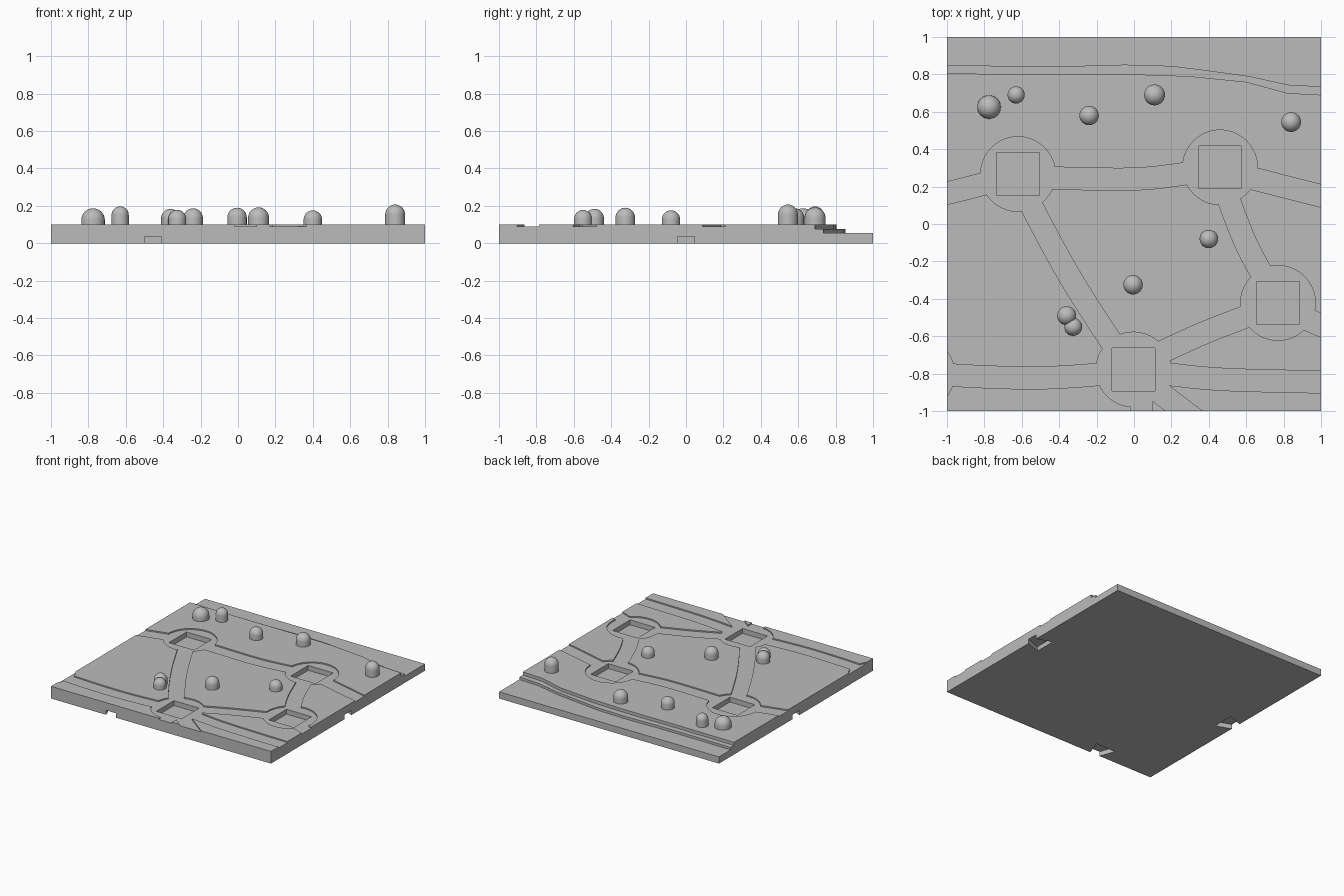
import bpy, bmesh, math
from mathutils import Vector

cube = bpy.data.objects.get("Cube")
if cube:
    bpy.data.objects.remove(cube, do_unlink=True)

stone = bpy.data.materials.new("grey_stone")
stone.use_nodes = True
GREY = (0.5, 0.5, 0.5, 1)
stone.diffuse_color = GREY
stone.node_tree.nodes["Principled BSDF"].inputs["Base Color"].default_value = GREY

TOP, PATH_Z, POCKET_Z = 0.1, 0.09, 0.05


def prism(name, outline, z0, z1):
    """Upright prism over a flat outline."""
    bm = bmesh.new()
    face = bm.faces.new([bm.verts.new((x, y, z0)) for x, y in outline])
    ext = bmesh.ops.extrude_face_region(bm, geom=[face])
    for v in ext["geom"]:
        if isinstance(v, bmesh.types.BMVert):
            v.co.z = z1
    bmesh.ops.recalc_face_normals(bm, faces=bm.faces)
    mesh = bpy.data.meshes.new(name)
    bm.to_mesh(mesh)
    bm.free()
    mesh.materials.append(stone)
    ob = bpy.data.objects.new(name, mesh)
    bpy.context.collection.objects.link(ob)
    return ob


def rect(x, y, hx, hy):
    return [(x - hx, y - hy), (x + hx, y - hy), (x + hx, y + hy), (x - hx, y + hy)]


def disc(x, y, r, n=40):
    return [(x + r * math.cos(math.tau * i / n), y + r * math.sin(math.tau * i / n)) for i in range(n)]


def smooth_path(points, steps=5):
    """Catmull-Rom curve through the points."""
    p = [Vector(q) for q in points]
    p = [2 * p[0] - p[1]] + p + [2 * p[-1] - p[-2]]
    out = []
    for a, b, c, d in zip(p, p[1:], p[2:], p[3:]):
        for i in range(steps):
            t = i / steps
            out.append(0.5 * (2 * b + (c - a) * t + (2 * a - 5 * b + 4 * c - d) * t * t
                              + (3 * b - a - 3 * c + d) * t ** 3))
    return out + [p[-2]]


def strip(points, width):
    """Ribbon outline of constant width along a smoothed path."""
    path = smooth_path(points)
    left, right = [], []
    for i, q in enumerate(path):
        d = (path[min(i + 1, len(path) - 1)] - path[max(i - 1, 0)]).normalized()
        side = Vector((-d.y, d.x)) * width / 2
        left.append(q + side)
        right.append(q - side)
    return [tuple(q) for q in left + right[::-1]]


# Base tile
tile = prism("ground_tile", rect(0, 0, 1, 1), 0, TOP)


def cut(outline, z0, z1=0.3):
    cutter = prism("cutter", outline, z0, z1)
    cutter.hide_render = True
    mod = tile.modifiers.new("cut", "BOOLEAN")
    mod.operation = "DIFFERENCE"
    mod.solver = "MANIFOLD"
    mod.object = cutter
    bpy.context.view_layer.objects.active = tile
    bpy.ops.object.modifier_apply(modifier=mod.name)
    bpy.data.objects.remove(cutter, do_unlink=True)


# Stepped river bank along the back
upper_bank = [(-1.01, .805), (-.5, .8), (0, .8), (.3, .79), (.6, .76), (.82, .7), (1.01, .69)]
lower_bank = [(-1.01, .85), (-.7, .845), (-.3, .845), (-.05, .852), (.2, .845),
              (.4, .82), (.62, .79), (.82, .745), (1.01, .735)]
for bank, z in ((upper_bank, 0.075), (lower_bank, 0.055)):
    cut(bank + [(1.01, 1.1), (-1.01, 1.1)], z)

# Sunken paths between the plots
paths = [
    [(-1.1, .14), (-.82, .21), (-.65, .26)],
    [(-.6, .25), (-.4, .245), (0, .24), (.28, .27), (.45, .3)],
    [(.45, .3), (.65, .24), (1.1, .125)],
    [(-.62, .25), (-.55, .1), (-.35, -.27), (-.12, -.63), (0, -.78)],
    [(.45, .3), (.51, .12), (.59, -.085), (.675, -.25), (.77, -.4)],
    [(0, -.76), (.16, -.68), (.38, -.58), (.61, -.49), (.77, -.42)],
    [(0, -.78), (.2, -.805), (.5, -.832), (1.1, -.847)],
    [(-1.1, -.8), (-.8, -.817), (-.5, -.823), (-.2, -.805), (0, -.78)],
    [(.04, -.82), (.15, -.91), (.4, -1.1)],
    [(.77, -.42), (.94, -.515), (1.1, -.58)],
]
for p in paths:
    cut(strip(p, 0.118), PATH_Z)
cut(rect(0.04, -1, 0.06, 0.1), PATH_Z)

# Round clearings with square pockets
plots = [(-.62, .267), (.46, .303), (.77, -.422), (-.003, -.778)]
for x, y in plots:
    cut(disc(x, y, 0.2), PATH_Z)
cut(disc(-1.16, -.8, 0.2), PATH_Z)
for x, y in plots:
    cut(rect(x, y, 0.114, 0.114), POCKET_Z)

# Dovetail connector slots underneath
slot = [(-.045, -.01), (.045, -.01), (.045, 0), (.09, .125), (-.09, .125), (-.045, 0)]
cut([(-.455 + s, -1 + d) for s, d in slot], -0.1, 0.037)
for side in (-1, 1):
    cut([(side * (1 - d), s) for s, d in slot], -0.1, 0.037)


# Domed trees
def tree(name, x, y, r, top):
    n, rings = 24, 8
    levels = [(r, TOP - 0.005)]
    levels += [(r * math.cos(a), top - r + r * math.sin(a))
               for a in (math.pi / 2 * i / rings for i in range(rings))]
    bm = bmesh.new()
    loops = [[bm.verts.new((px, py, z)) for px, py in disc(x, y, rad, n)] for rad, z in levels]
    tip = bm.verts.new((x, y, top))
    bm.faces.new(loops[0][::-1])
    for a, b in zip(loops, loops[1:]):
        for i in range(n):
            j = (i + 1) % n
            bm.faces.new((a[i], a[j], b[j], b[i]))
    for i in range(n):
        bm.faces.new((loops[-1][i], loops[-1][(i + 1) % n], tip))
    mesh = bpy.data.meshes.new(name)
    bm.to_mesh(mesh)
    bm.free()
    mesh.materials.append(stone)
    ob = bpy.data.objects.new(name, mesh)
    bpy.context.collection.objects.link(ob)
    bpy.ops.object.select_all(action="DESELECT")
    ob.select_set(True)
    bpy.context.view_layer.objects.active = ob
    bpy.ops.object.shade_smooth_by_angle(angle=math.radians(35))


trees = [(-.775, .625, .063, .187), (-.63, .69, .046, .197), (-.24, .58, .052, .187),
         (.11, .69, .056, .192), (.84, .545, .053, .207), (.4, -.08, .049, .176),
         (-.005, -.325, .052, .19), (-.36, -.49, .051, .184), (-.325, -.55, .048, .178)]
for i, spec in enumerate(trees):
    tree(f"domed_tree_{i + 1}", *spec)
